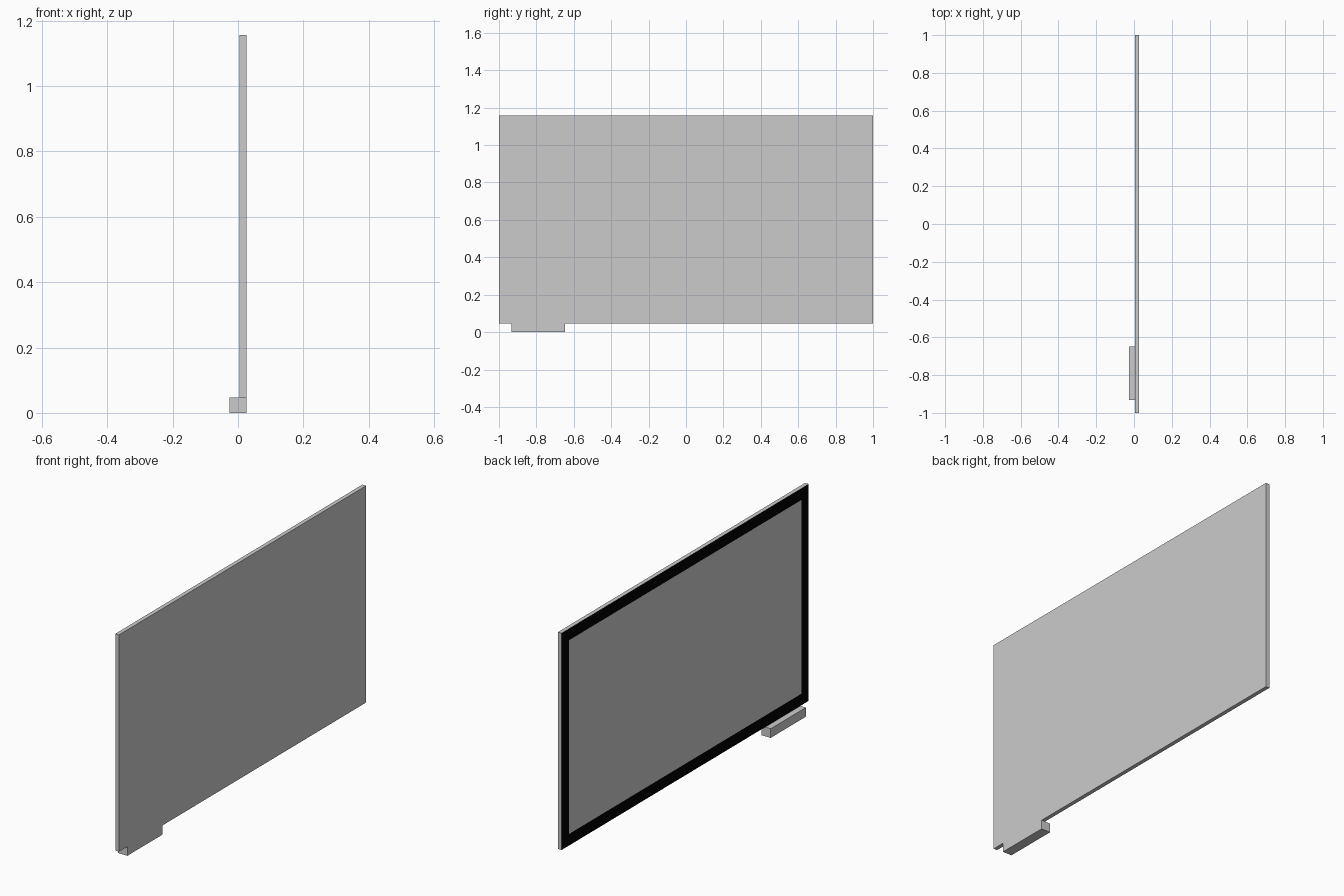
import bpy, bmesh

if "Cube" in bpy.data.objects:
    bpy.data.objects.remove(bpy.data.objects["Cube"])


def box(name, x, y, z):
    """Box object spanning the given (min, max) ranges."""
    bm = bmesh.new()
    bmesh.ops.create_cube(bm, size=1)
    for v in bm.verts:
        v.co = [r[0] if c < 0 else r[1] for c, r in zip(v.co, (x, y, z))]
    mesh = bpy.data.meshes.new(name)
    bm.to_mesh(mesh)
    bm.free()
    obj = bpy.data.objects.new(name, mesh)
    bpy.context.collection.objects.link(obj)
    return obj


casing_grey = bpy.data.materials.new("casing_grey")
casing_grey.diffuse_color = (0.8, 0.8, 0.8, 1)
casing_grey.use_nodes = True
casing_grey.node_tree.nodes["Principled BSDF"].inputs["Base Color"].default_value = casing_grey.diffuse_color
bezel_black = bpy.data.materials.new("bezel_black")
bezel_black.diffuse_color = (0.0, 0.0, 0.0, 1)
bezel_black.use_nodes = True
bezel_black.node_tree.nodes["Principled BSDF"].inputs["Base Color"].default_value = bezel_black.diffuse_color

# Thin display panel
panel = box("display_panel", (0.005, 0.026), (-1, 1), (0.047, 1.157))
panel.data.materials.append(casing_grey)
panel.data.materials.append(bezel_black)

# Black bezel: inset border on the viewing side (-x), flush with the screen
bm = bmesh.new()
bm.from_mesh(panel.data)
bm.normal_update()
screen = [f for f in bm.faces if f.normal.x < -0.9]
border = bmesh.ops.inset_region(bm, faces=screen, thickness=0.059, use_even_offset=True)
for f in border["faces"]:
    f.material_index = 1
bm.to_mesh(panel.data)
bm.free()

# Small control block under one corner, flush with the back of the panel
control = box("control_block", (-0.026, 0.026), (-0.932, -0.648), (0, 0.047))
control.data.materials.append(casing_grey)
